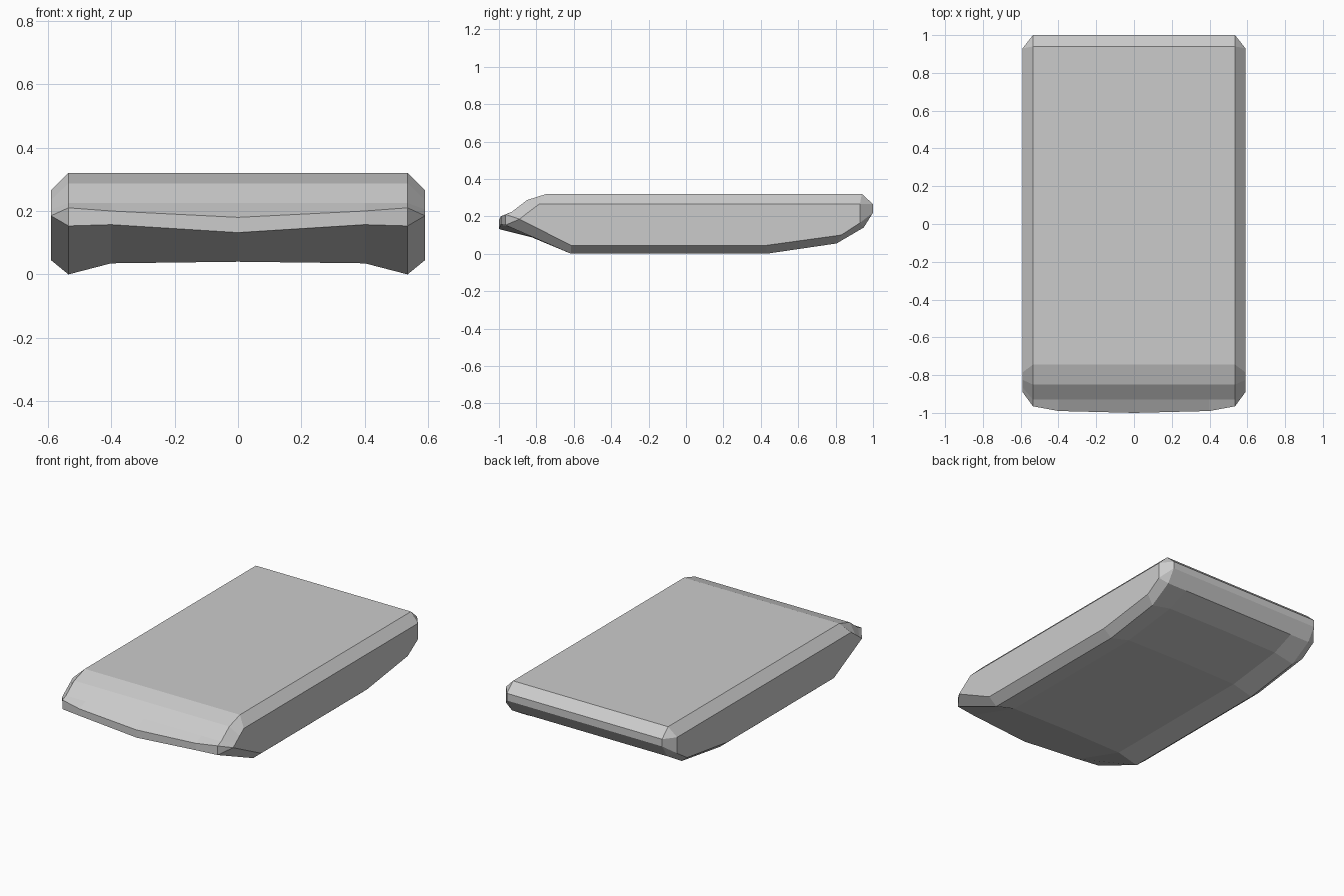
import bpy, bmesh

if "Cube" in bpy.data.objects:
    bpy.data.objects.remove(bpy.data.objects["Cube"])

# Side profile (y, z) at the rim of the hull, clockwise from the top front
RIM = [(-.745, .32), (.94, .32), (1.0, .265), (1.0, .22), (.95, .14),
       (.805, .055), (.43, 0), (-.615, 0), (-.965, .153), (-.965, .21),
       (-.93, .225), (-.85, .287)]
# Smaller outline of the flat side; repeated points collapse into chamfers
SIDE = [(-.785, .265), (.93, .265), (.93, .265), (.93, .165), (.93, .165),
        (.83, .1), (.43, .045), (-.615, .045), (-.89, .185), (-.89, .185),
        (-.865, .205), (-.825, .235)]


def inner(lift, front_y, low, high):
    """Rim profile with a raised underside and a bowed front lip."""
    p = list(RIM)
    for i, k in ((5, .8), (6, 1), (7, 1)):
        p[i] = (p[i][0], p[i][1] + lift * k)
    p[8], p[9] = (front_y, low), (front_y, high)
    return p


NEAR = inner(.035, -.99, .157, .2)
MID = inner(.04, -1.0, .132, .18)
stations = [(-.59, SIDE), (-.535, RIM), (-.4, NEAR), (0, MID),
            (.4, NEAR), (.535, RIM), (.59, SIDE)]

# Hull: loft the profiles across the width
bm = bmesh.new()
rings = [[bm.verts.new((x, y, z)) for y, z in prof] for x, prof in stations]
for a, b in zip(rings, rings[1:]):
    for i in range(len(a)):
        j = (i + 1) % len(a)
        bm.faces.new((a[i], a[j], b[j], b[i]))
bm.faces.new(rings[0])
bm.faces.new(rings[-1])
bmesh.ops.remove_doubles(bm, verts=bm.verts, dist=.0005)
bmesh.ops.dissolve_limit(bm, angle_limit=.01, verts=bm.verts, edges=bm.edges)
bmesh.ops.recalc_face_normals(bm, faces=bm.faces)

mesh = bpy.data.meshes.new("hull_slab")
bm.to_mesh(mesh)
bm.free()
bpy.context.collection.objects.link(bpy.data.objects.new("hull_slab", mesh))
